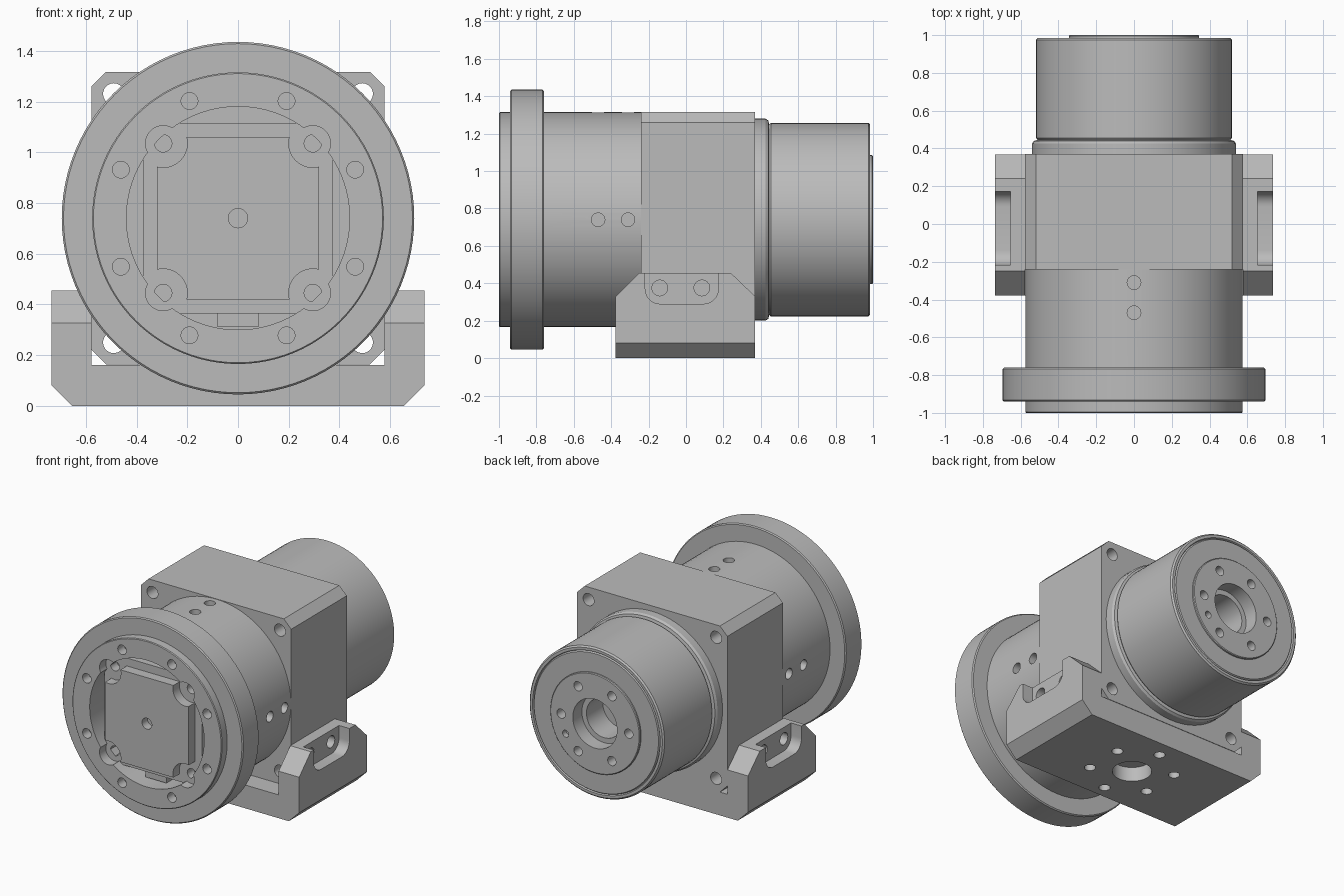
import bpy, bmesh, math
from mathutils import Vector, Matrix

if "Cube" in bpy.data.objects:
    bpy.data.objects.remove(bpy.data.objects["Cube"], do_unlink=True)

AXIS = 0.74   # height of the shaft axis
grey = bpy.data.materials.new("machined_grey")
grey.use_nodes = True
grey.diffuse_color = (0.5, 0.5, 0.5, 1)
grey.node_tree.nodes["Principled BSDF"].inputs["Base Color"].default_value = (0.5, 0.5, 0.5, 1)


def finish(name, bm):
    bmesh.ops.recalc_face_normals(bm, faces=bm.faces)
    mesh = bpy.data.meshes.new(name)
    bm.to_mesh(mesh)
    bm.free()
    mesh.materials.append(grey)
    obj = bpy.data.objects.new(name, mesh)
    bpy.context.collection.objects.link(obj)
    return obj


def select(obj):
    bpy.ops.object.select_all(action='DESELECT')
    obj.select_set(True)
    bpy.context.view_layer.objects.active = obj


def smooth(obj):
    select(obj)
    bpy.ops.object.shade_smooth_by_angle(angle=math.radians(30))


def lathe(name, profile, steps=96):
    """Spin (radius, y) points around the shaft axis."""
    bm = bmesh.new()
    verts = [bm.verts.new((r, y, AXIS)) for r, y in profile]
    edges = [bm.edges.new(pair) for pair in zip(verts, verts[1:])]
    bmesh.ops.spin(bm, geom=verts + edges, cent=(0, 0, AXIS), axis=(0, 1, 0),
                   angle=math.tau, steps=steps, use_merge=True)
    bmesh.ops.remove_doubles(bm, verts=bm.verts, dist=1e-5)
    return finish(name, bm)


def prism(name, points, axis, lo, hi):
    """Extrude a profile: (x, z) points along y, or (y, z) points along x."""
    bm = bmesh.new()
    place = (lambda a, b: (a, lo, b)) if axis == 'y' else (lambda a, b: (lo, a, b))
    face = bm.faces.new([bm.verts.new(place(a, b)) for a, b in points])
    moved = bmesh.ops.extrude_face_region(bm, geom=[face])["geom"]
    shift = Vector((0, hi - lo, 0)) if axis == 'y' else Vector((hi - lo, 0, 0))
    bmesh.ops.translate(bm, vec=shift, verts=[v for v in moved if isinstance(v, bmesh.types.BMVert)])
    return finish(name, bm)


def rods(name, items, segments=32):
    """Cylinders in one mesh, each given as (start, end, radius)."""
    bm = bmesh.new()
    for start, end, radius in items:
        a, b = Vector(start), Vector(end)
        turn = (b - a).to_track_quat('Z', 'Y').to_matrix().to_4x4()
        bmesh.ops.create_cone(bm, cap_ends=True, segments=segments, radius1=radius, radius2=radius,
                              depth=(b - a).length, matrix=Matrix.Translation((a + b) / 2) @ turn)
    return finish(name, bm)


def boolean(target, cutter, operation='DIFFERENCE'):
    cutter.hide_render = True
    mod = target.modifiers.new("cut", 'BOOLEAN')
    mod.operation, mod.solver, mod.object = operation, 'EXACT', cutter
    select(target)
    bpy.ops.object.modifier_apply(modifier=mod.name)
    bpy.data.objects.remove(cutter, do_unlink=True)


def ring(count, radius, y0, y1, size, start=0):
    """Rods parallel to the shaft, on a bolt circle."""
    result = []
    for i in range(count):
        t = math.radians(start) + math.tau * i / count
        x, z = radius * math.cos(t), AXIS + radius * math.sin(t)
        result.append(((x, y0, z), (x, y1, z), size))
    return result


def chamfered_square(half, cut):
    corners = []
    for sx, sz in ((1, 1), (-1, 1), (-1, -1), (1, -1)):
        pair = [(sx * half, AXIS + sz * (half - cut)), (sx * (half - cut), AXIS + sz * half)]
        corners += pair if sx == sz else pair[::-1]
    return corners


# Front housing with flange and recess
housing = lathe("front_housing", [
    (0, -0.8), (0.44, -0.8), (0.44, -1), (0.57, -1), (0.575, -0.995), (0.575, -0.94),
    (0.688, -0.94), (0.695, -0.933), (0.695, -0.767), (0.688, -0.76), (0.575, -0.76),
    (0.575, -0.23), (0, -0.23)])
boolean(housing, rods("lobe_cutter", ring(4, 0.417, -1.1, -0.93, 0.07, 45)))
holes = ring(8, 0.5, -1.1, -0.93, 0.033, 22.5)
for y in (-0.47, -0.31):
    for side in (-1, 1):
        holes.append(((side * 0.5, y, AXIS), (side * 0.7, y, AXIS), 0.036))
    holes.append(((0, y, AXIS + 0.5), (0, y, AXIS + 0.7), 0.036))
boolean(housing, rods("hole_cutter", holes))
smooth(housing)

# Input adapter inside the recess
backing = prism("adapter_backing", chamfered_square(0.375, 0.06), 'y', -0.93, -0.78)
boolean(backing, rods("screw_cutter", ring(4, 0.417, -1, -0.86, 0.034, 45)))
smooth(backing)
plate = prism("input_plate", chamfered_square(0.32, 0.01), 'y', -1, -0.92)
boolean(plate, rods("corner_cutter", ring(4, 0.417, -1.1, -0.8, 0.095, 45)
                    + [((0, -1.1, AXIS), (0, -0.94, AXIS), 0.038)]))
smooth(plate)
prism("clamp_access", [(-0.08, 0.31), (0.08, 0.31), (0.08, 0.37), (-0.08, 0.37)], 'y', -0.9, -0.79)

# Central gearbox block
block = prism("gearbox_block", chamfered_square(0.577, 0.057), 'y', -0.24, 0.37)
boolean(block, rods("mount_cutter", [((sx * 0.49, -0.4, AXIS + sz * 0.49), (sx * 0.49, 0.5, AXIS + sz * 0.49), 0.042)
                                     for sx in (-1, 1) for sz in (-1, 1)]))
smooth(block)

# Output drum with face boss and bore
drum = lathe("output_drum", [
    (0, 0.36), (0.54, 0.36), (0.54, 0.425), (0.53, 0.44), (0.51, 0.445), (0.518, 0.455),
    (0.518, 0.975), (0.508, 0.985), (0.49, 0.985), (0.485, 0.975), (0.478, 0.985), (0.345, 0.985),
    (0.345, 0.995), (0.34, 1), (0.17, 1), (0.17, 0.9), (0.135, 0.9), (0.135, 0.72), (0, 0.72)])
boolean(drum, rods("bolt_cutter", ring(6, 0.26, 0.92, 1.1, 0.032) + ring(1, 0.26, 0.96, 1.1, 0.024, -30)))
smooth(drum)

# Mounting cradle: U section trimmed by a sloped side profile
cradle = prism("mounting_cradle", [
    (-0.655, 0), (0.655, 0), (0.735, 0.08), (0.735, 0.455), (0.577, 0.455), (0.577, 0.162),
    (-0.577, 0.162), (-0.577, 0.455), (-0.735, 0.455), (-0.735, 0.08)], 'y', -0.378, 0.368)
boolean(cradle, prism("slope_trim", [
    (-0.5, -0.1), (0.5, -0.1), (0.5, 0.205), (0.24, 0.455), (0.24, 0.5), (-0.25, 0.5),
    (-0.25, 0.455), (-0.5, 0.205)], 'x', -1, 1), 'INTERSECT')

# Rounded pockets and bolt holes in the cradle arms
pocket = [(0.173, 0.6), (-0.218, 0.6)]
for cy, first in ((-0.138, 180), (0.093, 270)):
    for i in range(9):
        t = math.radians(first + i * 90 / 8)
        pocket.append((cy + 0.08 * math.cos(t), 0.37 + 0.08 * math.sin(t)))
bolts = []
for side in (-1, 1):
    lo, hi = sorted((side * 0.655, side * 0.9))
    boolean(cradle, prism("pocket_cutter", pocket, 'x', lo, hi))
    bolts += [((side * 0.6, y, 0.375), (side * 0.8, y, 0.375), 0.042) for y in (-0.14, 0.085)]

# Underside pilot bore and bolt circle
bolts.append(((0, -0.02, -0.1), (0, -0.02, 0.1), 0.125))
for i in range(6):
    t = math.radians(30 + 60 * i)
    x, y = 0.27 * math.cos(t), -0.02 + 0.27 * math.sin(t)
    bolts.append(((x, y, -0.1), (x, y, 0.1), 0.036))
boolean(cradle, rods("bolt_cutter", bolts))
smooth(cradle)
